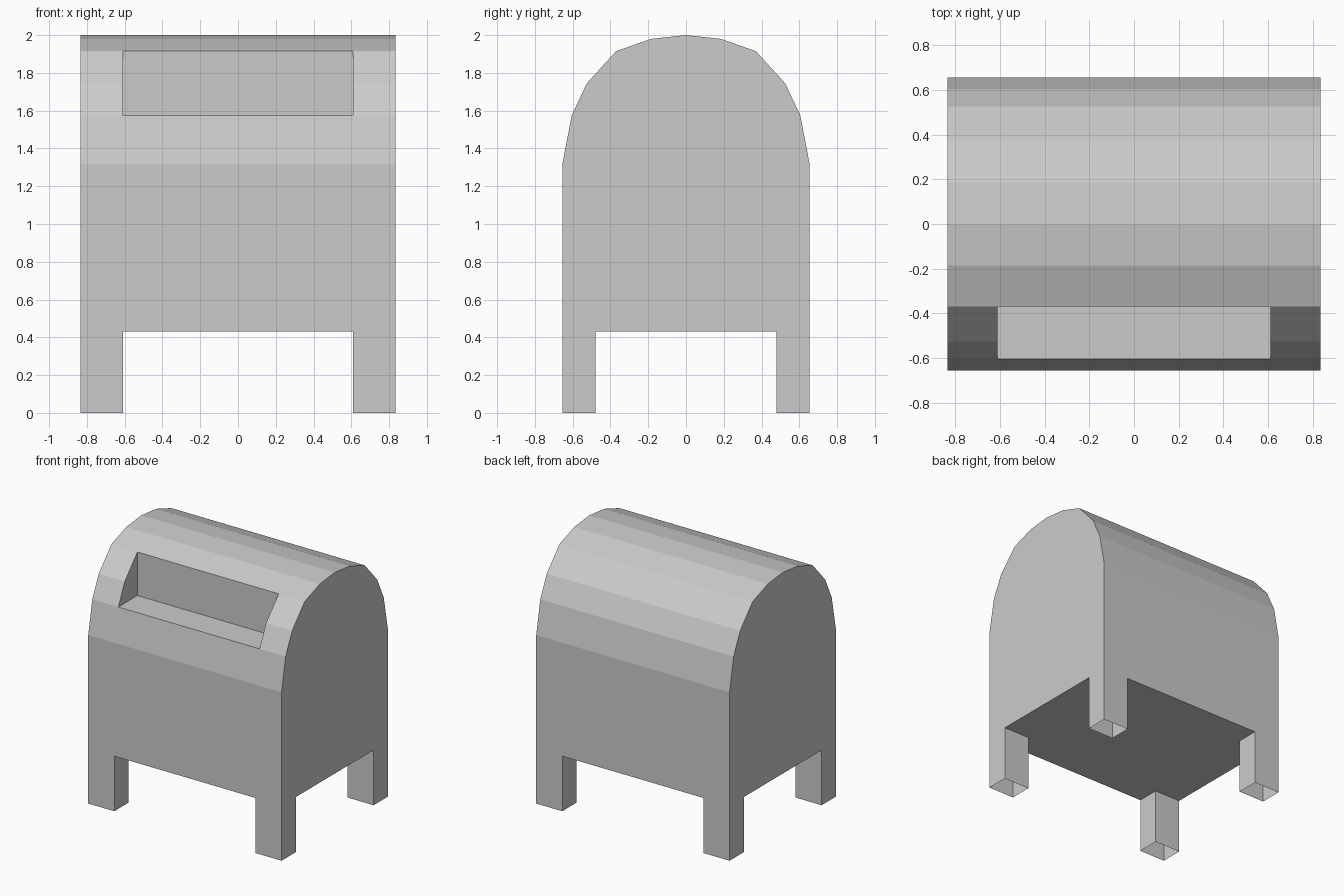
import bpy
import bmesh

cube = bpy.data.objects.get("Cube")
if cube:
    bpy.data.objects.remove(cube, do_unlink=True)

HALF_W, HALF_D = 0.835, 0.655     # body half width and half depth
LEG_X, LEG_Y, LEG_H = 0.61, 0.48, 0.43

grey = bpy.data.materials.new("painted_grey")
grey.use_nodes = True
colour = (0.6, 0.6, 0.6, 1)
grey.diffuse_color = colour
grey.node_tree.nodes["Principled BSDF"].inputs["Base Color"].default_value = colour

# Arched side profile (y, z): front half, mirrored to the back
front = [(-HALF_D, 0), (-HALF_D, LEG_H), (-HALF_D, 1.315), (-0.605, 1.575),
         (-0.525, 1.745), (-0.37, 1.915), (-0.185, 1.98)]
profile = front + [(0, 2)] + [(-y, z) for y, z in reversed(front)]
columns = [-HALF_W, -LEG_X, LEG_X, HALF_W]

bm = bmesh.new()


def face(points):
    bm.faces.new([bm.verts.new(p) for p in points])


# Wrapped shell, open between the legs and at the letter slot
rows = len(profile) - 1
open_rows = (0, 3, 4, rows - 1)
for row in range(rows):
    (y0, z0), (y1, z1) = profile[row], profile[row + 1]
    for col in range(3):
        if col == 1 and row in open_rows:
            continue
        a, b = columns[col], columns[col + 1]
        face([(a, y0, z0), (b, y0, z0), (b, y1, z1), (a, y1, z1)])

# End walls with the gap between the legs
gap = [(LEG_Y, 0), (LEG_Y, LEG_H), (-LEG_Y, LEG_H), (-LEG_Y, 0)]
for x in (-HALF_W, HALF_W):
    face([(x, y, z) for y, z in profile + gap])

# Letter slot: level floor, upright back and two cheeks
lip, bend, top = profile[3:6]
corner = (top[0], lip[1])
for (y0, z0), (y1, z1) in ((lip, corner), (corner, top)):
    face([(-LEG_X, y0, z0), (LEG_X, y0, z0), (LEG_X, y1, z1), (-LEG_X, y1, z1)])
for x in (-LEG_X, LEG_X):
    face([(x, y, z) for y, z in (lip, corner, top, bend)])

# Inner walls of the hollow legs
for sx in (-1, 1):
    for sy in (-1, 1):
        path = [(sx * HALF_W, sy * LEG_Y), (sx * LEG_X, sy * LEG_Y),
                (sx * LEG_X, sy * HALF_D)]
        for (xa, ya), (xb, yb) in zip(path, path[1:]):
            face([(xa, ya, 0), (xb, yb, 0), (xb, yb, LEG_H), (xa, ya, LEG_H)])

# Cross-shaped underside
cross = []
for sx, sy in ((1, 1), (-1, 1), (-1, -1), (1, -1)):
    steps = [(HALF_W, LEG_Y), (LEG_X, LEG_Y), (LEG_X, HALF_D)]
    if sx * sy < 0:
        steps.reverse()
    cross += [(sx * x, sy * y, LEG_H) for x, y in steps]
face(cross)

bmesh.ops.remove_doubles(bm, verts=bm.verts, dist=0.0005)
bmesh.ops.recalc_face_normals(bm, faces=bm.faces)
mesh = bpy.data.meshes.new("mailbox_body")
bm.to_mesh(mesh)
bm.free()
mesh.materials.append(grey)
body = bpy.data.objects.new("mailbox_body", mesh)
bpy.context.collection.objects.link(body)
